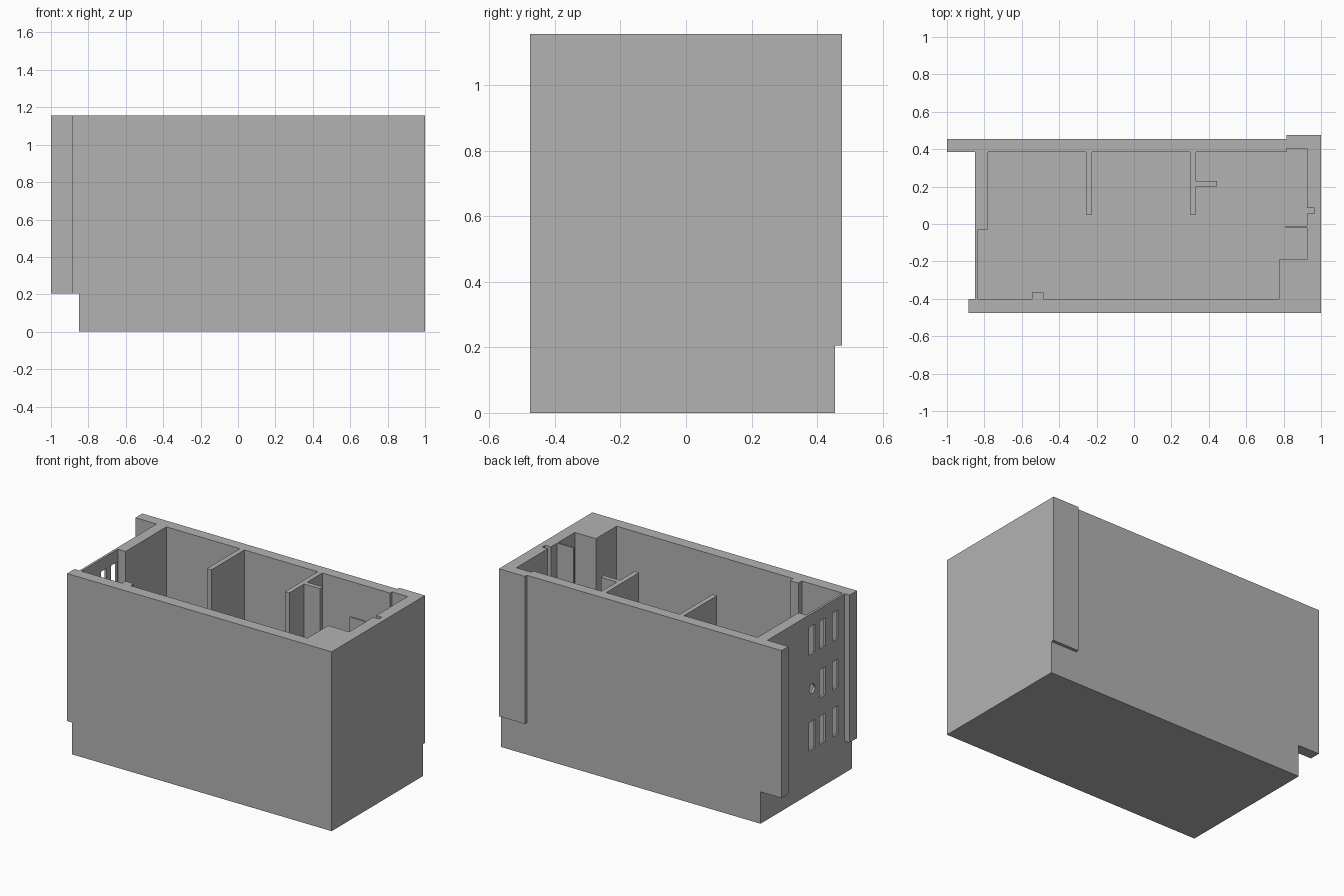
import bpy
import bmesh
from math import pi
from mathutils import Matrix, Vector

cube = bpy.data.objects.get("Cube")
if cube:
    bpy.data.objects.remove(cube, do_unlink=True)

HEIGHT, FLOOR, STEP = 1.155, 0.07, 0.205

grey = bpy.data.materials.new("plain_grey")
grey.use_nodes = True
grey.diffuse_color = (0.45, 0.45, 0.45, 1)
grey.node_tree.nodes["Principled BSDF"].inputs["Base Color"].default_value = (0.45, 0.45, 0.45, 1)


def finish(name, bm):
    """Turn a bmesh into a linked grey object."""
    mesh = bpy.data.meshes.new(name)
    bm.to_mesh(mesh)
    bm.free()
    mesh.materials.append(grey)
    obj = bpy.data.objects.new(name, mesh)
    bpy.context.collection.objects.link(obj)
    return obj


def box(name, x, y, z=(FLOOR, HEIGHT)):
    """Axis-aligned box given by its range on each axis."""
    bm = bmesh.new()
    bmesh.ops.create_cube(bm, size=1)
    low, high = (Vector(corner) for corner in zip(x, y, z))
    bmesh.ops.scale(bm, vec=high - low, verts=bm.verts)
    bmesh.ops.translate(bm, vec=(low + high) / 2, verts=bm.verts)
    return finish(name, bm)


def cut(target, cutter):
    """Subtract the cutter from the target, then discard the cutter."""
    cutter.hide_render = True
    mod = target.modifiers.new("cut", "BOOLEAN")
    mod.operation = "DIFFERENCE"
    mod.solver = "EXACT"
    mod.object = cutter
    bpy.context.view_layer.objects.active = target
    bpy.ops.object.modifier_apply(modifier=mod.name)
    bpy.data.objects.remove(cutter, do_unlink=True)


# Open-topped housing
housing = box("housing", (-0.85, 1), (-0.475, 0.455), (0, HEIGHT))
above = (FLOOR, HEIGHT + 0.1)
cut(housing, box("main_cavity", (-0.835, 0.925), (-0.40, 0.385), above))
cut(housing, box("back_pocket", (0.815, 0.925), (0.3, 0.405), above))
cut(housing, box("side_groove", (0.9, 0.965), (0.055, 0.085), above))

# Rows of slots through the thin end wall, with a round hole in the middle row
through = (-0.9, -0.8)
for row, z in enumerate((0.37, 0.67, 0.985)):
    for column, y in enumerate((-0.07, -0.173, -0.305)):
        if row == 1 and column == 0:
            bm = bmesh.new()
            bmesh.ops.create_cone(bm, cap_ends=True, segments=24, radius1=0.03, radius2=0.03,
                                  depth=0.1, matrix=Matrix.Translation((-0.85, y, z))
                                  @ Matrix.Rotation(pi / 2, 4, "Y"))
            cut(housing, finish("round_hole", bm))
        else:
            cut(housing, box("slot", through, (y - 0.03, y + 0.03), (z - 0.09, z + 0.09)))

# Raised outer parts that stop above the base
raised = (STEP, HEIGHT)
box("back_wing", (-1, -0.85), (0.385, 0.455), raised)
box("front_wing", (-0.885, -0.85), (-0.475, -0.40), raised)
box("back_corner_pad", (0.815, 1), (0.455, 0.475), raised)

# Inner walls and ribs
box("end_wall_thickening", (-0.835, -0.78), (-0.03, 0.385))
box("front_corner_block", (0.775, 0.925), (-0.40, -0.19))
box("thin_side_fin", (0.81, 0.925), (-0.02, -0.01))
box("small_front_rib", (-0.545, -0.485), (-0.40, -0.365))
for name, x in (("right_divider", -0.24), ("left_divider", 0.315)):
    box(name, (x - 0.016, x + 0.016), (0.05, 0.385))
box("divider_branch", (0.331, 0.445), (0.2, 0.23))
